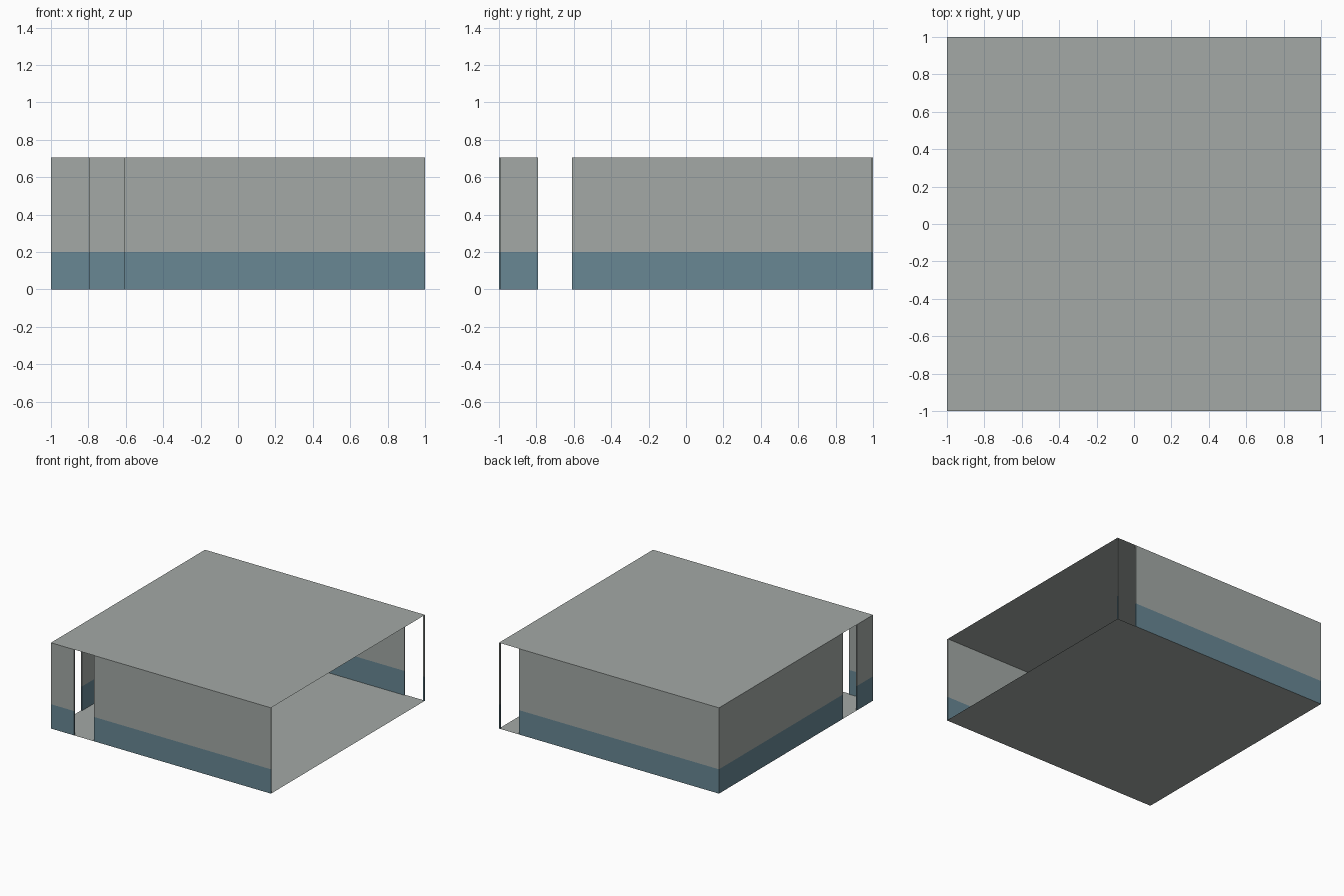
import bpy, bmesh

if "Cube" in bpy.data.objects:
    bpy.data.objects.remove(bpy.data.objects["Cube"], do_unlink=True)

HEIGHT, BAND, THICK = 0.705, 0.2, 0.01


def material(name, rgb):
    mat = bpy.data.materials.new(name)
    mat.use_nodes = True
    mat.diffuse_color = (*rgb, 1)
    mat.node_tree.nodes["Principled BSDF"].inputs["Base Color"].default_value = (*rgb, 1)
    return mat


GREY = material("warm grey", (0.366, 0.397, 0.381))
BLUE = material("slate blue", (0.138, 0.242, 0.296))


def finish(name, bm):
    mesh = bpy.data.meshes.new(name)
    bm.to_mesh(mesh)
    bm.free()
    mesh.materials.append(GREY)
    mesh.materials.append(BLUE)
    obj = bpy.data.objects.new(name, mesh)
    bpy.context.collection.objects.link(obj)


def slab(name, z, up):
    bm = bmesh.new()
    bmesh.ops.create_grid(bm, x_segments=1, y_segments=1, size=1)
    bmesh.ops.translate(bm, verts=bm.verts, vec=(0, 0, z))
    if not up:
        bmesh.ops.reverse_faces(bm, faces=bm.faces)
    finish(name, bm)


def wall(name, x0, x1, y0, y1):
    """Thin wall with a blue lower band, open where it meets floor and roof."""
    bm = bmesh.new()
    bmesh.ops.create_cube(bm, size=1)
    bmesh.ops.scale(bm, verts=bm.verts, vec=(x1 - x0, y1 - y0, HEIGHT))
    bmesh.ops.translate(bm, verts=bm.verts,
                        vec=((x0 + x1) / 2, (y0 + y1) / 2, HEIGHT / 2))
    bm.normal_update()
    ends = [f for f in bm.faces if abs(f.normal.z) > 0.5]
    bmesh.ops.delete(bm, geom=ends, context="FACES")
    bmesh.ops.bisect_plane(bm, geom=bm.verts[:] + bm.edges[:] + bm.faces[:],
                           plane_co=(0, 0, BAND), plane_no=(0, 0, 1))
    for f in bm.faces:
        f.material_index = int(f.calc_center_median().z < BAND)
    finish(name, bm)


# Floor and roof sheets
slab("floor", 0, False)
slab("roof", HEIGHT, True)

# Front and right walls, each with a doorway near their shared corner
INNER = 1 - THICK
DOOR = (-0.79, -0.61)
wall("front_wall_short", -1, DOOR[0], -1, -INNER)
wall("front_wall_long", DOOR[1], 1, -1, -INNER)
wall("right_wall_short", -1, -INNER, -INNER, DOOR[0])
wall("right_wall_long", -1, -INNER, DOOR[1], INNER)

# Back wall with an opening beside the slim corner post
wall("back_wall", -1, 0.82, INNER, 1)
wall("corner_post", INNER, 1, INNER, 1)
